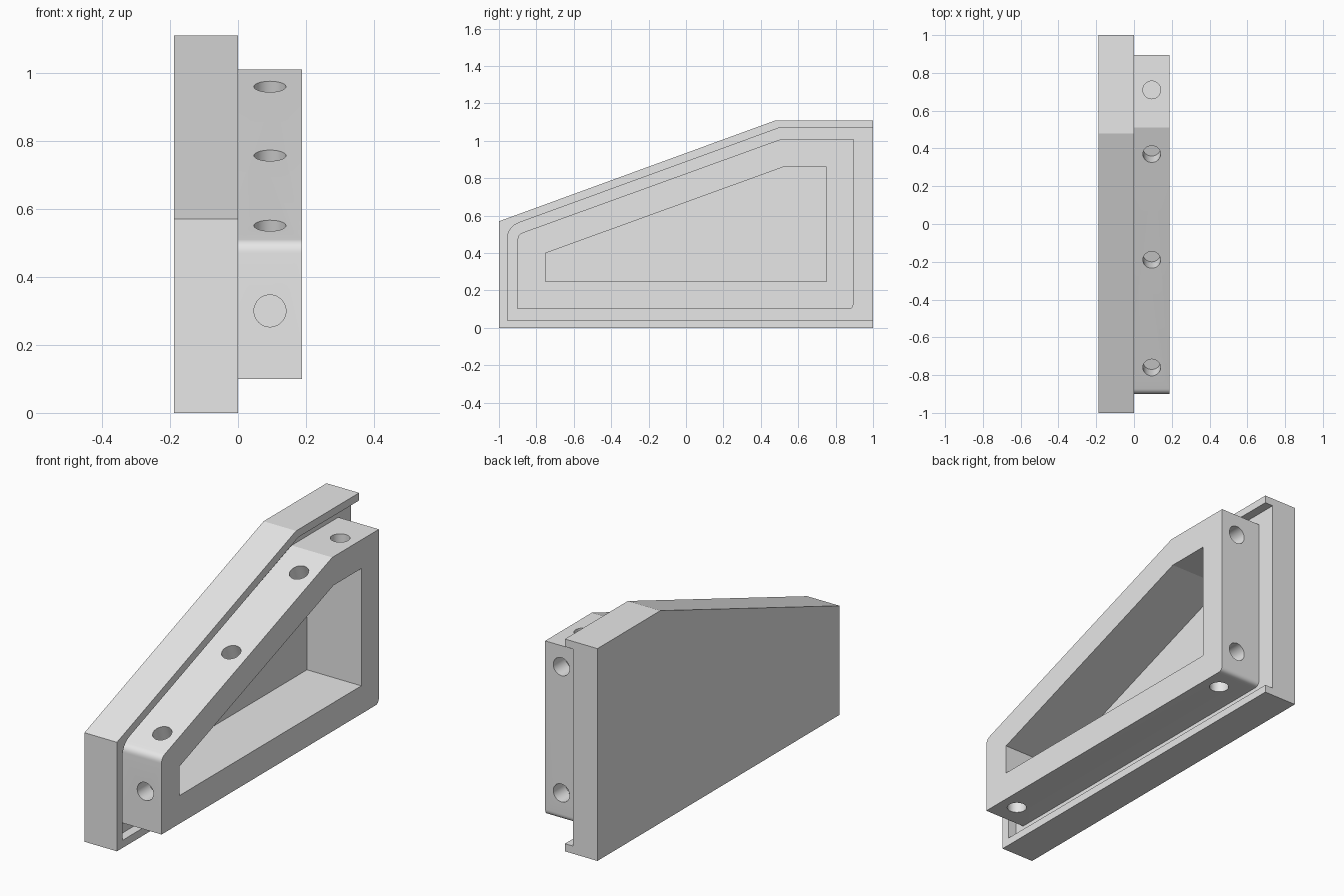
import bpy
import bmesh
import math
from mathutils import Vector

if "Cube" in bpy.data.objects:
    bpy.data.objects.remove(bpy.data.objects["Cube"], do_unlink=True)

grey = bpy.data.materials.new("plain grey")
grey.use_nodes = True
grey.diffuse_color = (0.8, 0.8, 0.8, 1)
for node in grey.node_tree.nodes:
    if node.type == 'BSDF_PRINCIPLED':
        node.inputs["Base Color"].default_value = grey.diffuse_color


def add_object(name, bm):
    bmesh.ops.recalc_face_normals(bm, faces=bm.faces)
    mesh = bpy.data.meshes.new(name)
    bm.to_mesh(mesh)
    bm.free()
    mesh.materials.append(grey)
    obj = bpy.data.objects.new(name, mesh)
    bpy.context.collection.objects.link(obj)
    return obj


def rounded(corners, steps=8):
    """Profile from (y, z, rounding) corners."""
    points = []
    for i, (y, z, d) in enumerate(corners):
        p = Vector((y, z))
        if not d:
            points.append(p)
            continue
        before = Vector(corners[i - 1][:2])
        after = Vector(corners[(i + 1) % len(corners)][:2])
        a = p + (before - p).normalized() * d
        b = p + (after - p).normalized() * d
        for k in range(steps + 1):
            t = k / steps
            points.append(a * (1 - t) ** 2 + p * 2 * t * (1 - t) + b * t ** 2)
    return points


def prism(name, corners, x0, x1):
    bm = bmesh.new()
    face = bm.faces.new([bm.verts.new((x0, p.x, p.y)) for p in rounded(corners)])
    moved = bmesh.ops.extrude_face_region(bm, geom=[face])["geom"]
    verts = [v for v in moved if isinstance(v, bmesh.types.BMVert)]
    bmesh.ops.translate(bm, verts=verts, vec=(x1 - x0, 0, 0))
    return add_object(name, bm)


def drill(y, z, normal, radius=0.047, depth=0.1):
    """Blind hole cutter entering the surface against its normal."""
    bm = bmesh.new()
    bmesh.ops.create_cone(bm, cap_ends=True, segments=40, radius1=radius,
                          radius2=radius, depth=depth * 2)
    obj = add_object("hole_cutter", bm)
    obj.rotation_euler = Vector(normal).to_track_quat('Z', 'Y').to_euler()
    obj.location = (0.094, y, z)
    return obj


def cut(target, cutters):
    for cutter in cutters:
        cutter.hide_render = True
        mod = target.modifiers.new("cut", 'BOOLEAN')
        mod.operation = 'DIFFERENCE'
        mod.solver = 'EXACT'
        mod.object = cutter
    bpy.context.view_layer.update()
    graph = bpy.context.evaluated_depsgraph_get()
    mesh = bpy.data.meshes.new_from_object(target.evaluated_get(graph))
    target.modifiers.clear()
    target.data = mesh


# Backing plate and raised inner frame
plate = prism("backing_plate", [(-1, 0, 0), (1, 0, 0), (1, 1.11, 0),
                                (0.48, 1.11, 0), (-1, 0.57, 0)], -0.188, 0)
frame = prism("raised_frame", [(-0.9, 0.1, 0), (0.895, 0.1, 0.03), (0.895, 1.01, 0),
                               (0.51, 1.01, 0), (-0.9, 0.5, 0.03)], -0.047, 0.188)

# Shallow recess, open at the back, leaving a thin rim
recess = prism("recess_cutter", [(-0.955, 0.04, 0), (1.1, 0.04, 0), (1.1, 1.07, 0),
                                 (0.5, 1.07, 0), (-0.955, 0.54, 0.07)], -0.047, 0.1)

# Deep window through the frame into the plate
window = prism("window_cutter", [(-0.75, 0.247, 0), (0.75, 0.247, 0), (0.75, 0.86, 0),
                                 (0.52, 0.86, 0), (-0.75, 0.4, 0)], -0.126, 0.3)

# Blind holes around the frame edge
run, rise = 1.41, 0.51
holes = [drill(y, 0.5 + (y + 0.9) * rise / run, (0, -rise, run))
         for y in (-0.76, -0.19, 0.37)]
holes += [drill(0.71, 1.01, (0, 0, 1)), drill(-0.9, 0.3, (0, -1, 0))]
holes += [drill(0.895, z, (0, 1, 0)) for z in (0.24, 0.9)]
holes += [drill(y, 0.1, (0, 0, -1)) for y in (-0.78, 0.76)]

cut(plate, [recess, window])
cut(frame, [window] + holes)
for helper in [recess, window] + holes:
    bpy.data.objects.remove(helper, do_unlink=True)

# Smooth the rounded corners and hole walls only
bpy.ops.object.select_all(action='DESELECT')
for obj in (plate, frame):
    obj.select_set(True)
    bpy.context.view_layer.objects.active = obj
bpy.ops.object.shade_smooth_by_angle(angle=math.radians(15))
